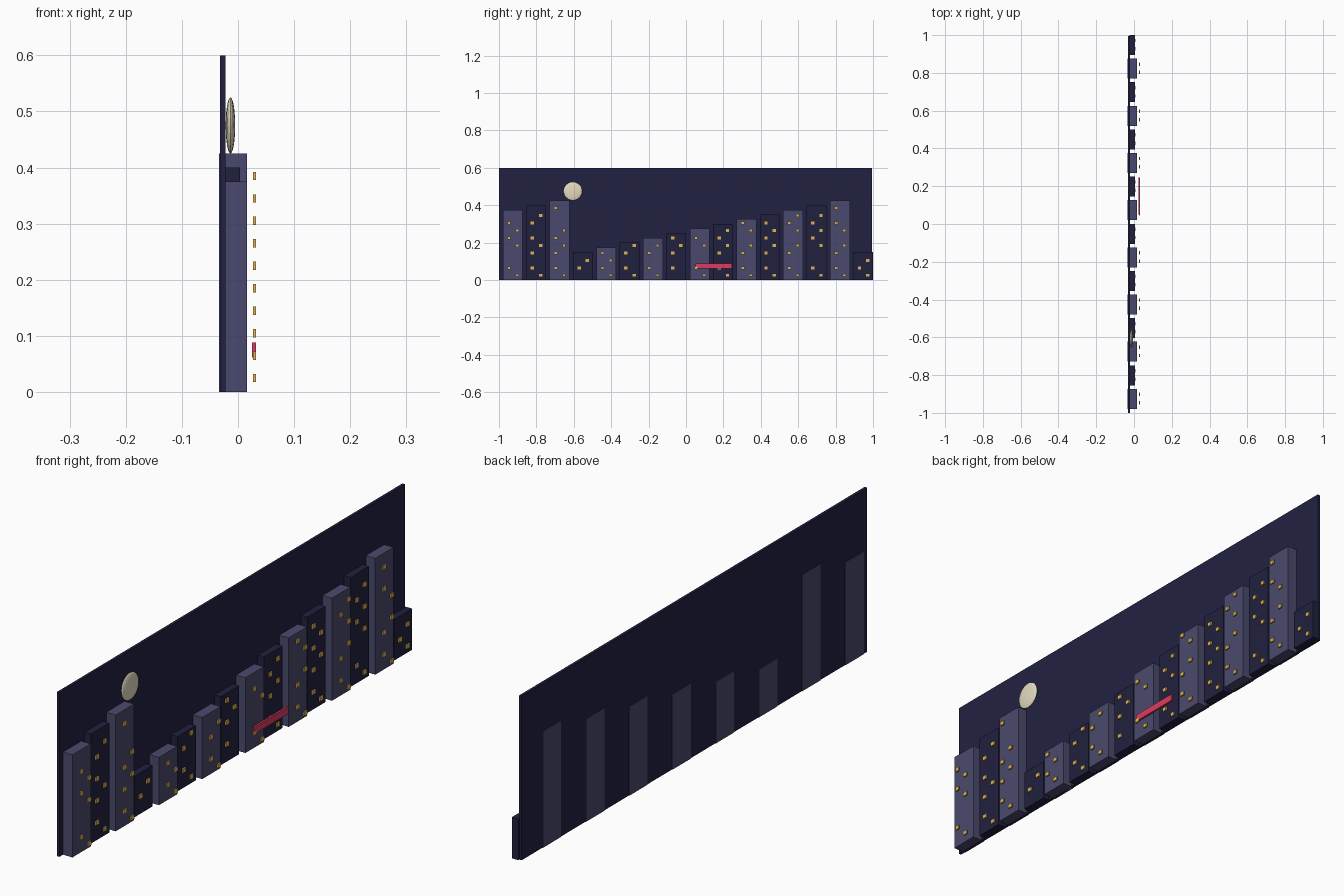
import bpy
import bmesh
from mathutils import Matrix, Vector

if "Cube" in bpy.data.objects:
    bpy.data.objects.remove(bpy.data.objects["Cube"])


def material(name, hex_code):
    def linear(c):
        return c / 12.92 if c <= 0.04045 else ((c + 0.055) / 1.055) ** 2.4
    rgb = [linear(int(hex_code[i:i + 2], 16) / 255) for i in (0, 2, 4)]
    mat = bpy.data.materials.new(name)
    mat.use_nodes = True
    mat.diffuse_color = (*rgb, 1)
    mat.node_tree.nodes["Principled BSDF"].inputs["Base Color"].default_value = (*rgb, 1)
    return mat


night_blue = material("night blue", "212142")
tower_dark = material("dark tower blue", "20203f")
tower_light = material("light tower violet", "4a4a6e")
window_gold = material("window gold", "e0b455")
moon_cream = material("moon cream", "e4dcc0")
sign_red = material("sign red", "dc3c60")


def finish(bm, name, mat):
    mesh = bpy.data.meshes.new(name)
    bm.to_mesh(mesh)
    bm.free()
    mesh.materials.append(mat)
    obj = bpy.data.objects.new(name, mesh)
    bpy.context.collection.objects.link(obj)
    return obj


def add_box(bm, low, high):
    low, high = Vector(low), Vector(high)
    matrix = Matrix.Translation((low + high) / 2) @ Matrix.Diagonal((*(high - low), 1))
    bmesh.ops.create_cube(bm, size=1, matrix=matrix)


def box(name, low, high, mat):
    bm = bmesh.new()
    add_box(bm, low, high)
    return finish(bm, name, mat)


# Night sky backdrop
box("sky_panel", (-0.032, -1, 0), (-0.022, 0.995, 0.6), night_blue)

# Row of towers; each string lists the lit floors
LIT = ["014567", "0134578", "0134569", "12", "0123", "0134", "0134", "1345",
       "01456", "013456", "013467", "0134567", "0134678", "0145678", "0134679", "012"]
PITCH, HALF = 0.1249, 0.053
FLOOR, FLOOR_STEP = 0.025, 0.04

for i, floors in enumerate(LIT):
    y = -0.926 + PITCH * i
    height = 0.15 + 0.025 * ((i + 9) % 12)
    is_light = i % 2 == 0
    back, front = (-0.034, 0.016) if is_light else (-0.0225, 0.004)
    box(f"tower_{i + 1}", (back, y - HALF, 0), (front, y + HALF, height),
        tower_light if is_light else tower_dark)

    # Windows alternate between two columns
    plate = 0.027 if is_light else 0.004
    bm = bmesh.new()
    for floor in map(int, floors):
        wy = y + (-0.02 if floor % 2 else 0.024)
        wz = FLOOR + FLOOR_STEP * floor
        if wz + 0.01 < height:
            add_box(bm, (plate, wy - 0.009, wz - 0.0075),
                    (plate + 0.005, wy + 0.009, wz + 0.0075))
    finish(bm, f"tower_{i + 1}_windows", window_gold)

# Flattened moon
bm = bmesh.new()
bmesh.ops.create_uvsphere(
    bm, u_segments=16, v_segments=12, radius=0.05,
    matrix=Matrix.Translation((-0.0135, -0.605, 0.475)) @ Matrix.Diagonal((0.17, 1, 1, 1)))
finish(bm, "moon", moon_cream)

# Glowing street sign
box("street_sign", (0.025, 0.05, 0.062), (0.032, 0.245, 0.088), sign_red)
